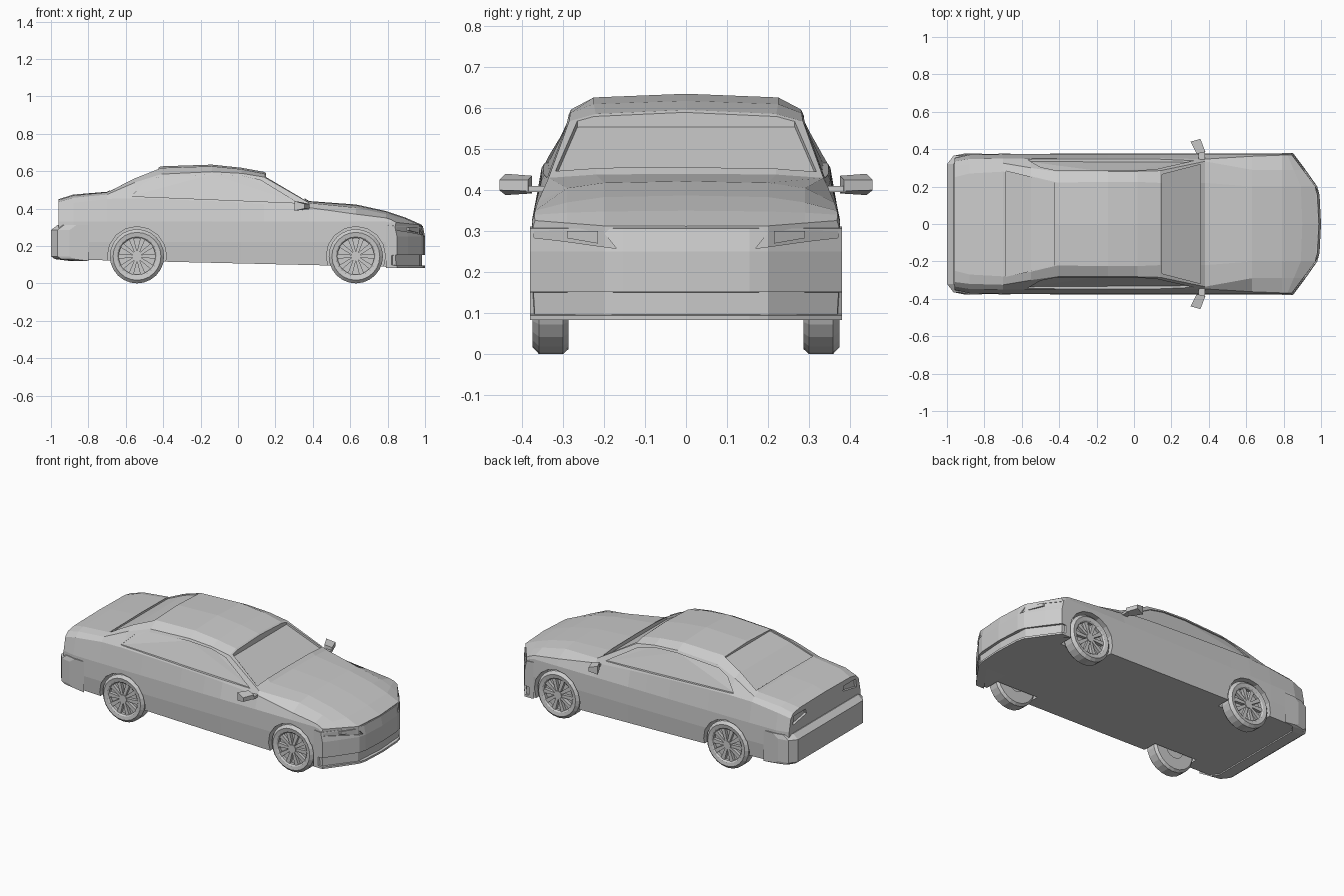
import bpy, bmesh
from math import sin, cos, pi
from mathutils import Vector
from mathutils.bvhtree import BVHTree

if "Cube" in bpy.data.objects:
    bpy.data.objects.remove(bpy.data.objects["Cube"])


def make(name, verts, faces):
    bm = bmesh.new()
    vs = [bm.verts.new(v) for v in verts]
    for f in faces:
        bm.faces.new([vs[i] for i in f])
    bmesh.ops.recalc_face_normals(bm, faces=bm.faces)
    bmesh.ops.triangulate(bm, faces=[f for f in bm.faces if len(f.verts) > 4])
    mesh = bpy.data.meshes.new(name)
    bm.to_mesh(mesh)
    bm.free()
    ob = bpy.data.objects.new(name, mesh)
    bpy.context.collection.objects.link(ob)
    return ob


def loft(name, rings, closed=False):
    n, m = len(rings[0]), len(rings)
    faces = [(r * n + i, r * n + (i + 1) % n, (r + 1) % m * n + (i + 1) % n, (r + 1) % m * n + i)
             for r in range(m if closed else m - 1) for i in range(n)]
    if not closed:
        faces += [tuple(range(n)), tuple(range((m - 1) * n, m * n))]
    return make(name, [p for ring in rings for p in ring], faces)


def cut(ob, cutter):
    mod = ob.modifiers.new("cut", 'BOOLEAN')
    mod.operation = 'DIFFERENCE'
    mod.object = cutter
    bpy.context.view_layer.objects.active = ob
    bpy.ops.object.modifier_apply(modifier=mod.name)
    bpy.data.objects.remove(cutter)


def tree_of(ob):
    return BVHTree.FromPolygons([v.co.copy() for v in ob.data.vertices],
                                [tuple(p.vertices) for p in ob.data.polygons])


def recess(ob, tree, outline, direction, depth):
    """Sink an outline, projected along a direction, into the surface."""
    d = Vector(direction)
    hits = [tree.ray_cast(Vector(p) - d * 2, d)[0] for p in outline]
    hits = [h for h in hits if h is not None]
    cut(ob, loft("cutter", [[h + d * depth for h in hits], [h - d * 0.04 for h in hits]]))


# Body shell: x, half width, belt y z, roof edge y z, crown y z, centre z
STATIONS = [
    (-.96, .355, .335, .41, .31, .435, .25, .446, .45),
    (-.88, .373, .348, .43, .32, .458, .27, .47, .475),
    (-.70, .376, .350, .452, .325, .475, .28, .487, .49),
    (-.55, .377, .352, .455, .30, .54, .255, .562, .572),
    (-.41, .377, .352, .45, .28, .584, .222, .617, .626),
    (-.14, .378, .352, .44, .28, .597, .225, .626, .635),
    (.02, .378, .352, .432, .282, .588, .225, .610, .618),
    (.14, .378, .352, .425, .285, .568, .22, .586, .596),
    (.38, .378, .347, .405, .335, .43, .22, .438, .44),
    (.63, .378, .362, .37, .29, .405, .2, .418, .422),
    (.79, .378, .368, .35, .29, .37, .2, .383, .387),
    (.90, .378, .370, .34, .29, .345, .2, .348, .35),
    (.985, .376, .368, .326, .29, .32, .2, .313, .312),
]


def bend(x, y):
    w = min(max((x - .79) / .195, 0), 1)
    return x - w * (.07 * min(abs(y), .2) + .75 * max(abs(y) - .2, 0))


rings = []
for x, w, y4, z4, y5, z5, y6, z6, zt in STATIONS:
    zb = .107 - .023 * x
    half = [(.2, zb), (w - .008, zb), (w, .22), (w - .003, min(.33, z4 - .015)),
            (y4, z4), (y5, z5), (y6, z6)]
    ring = [(0, zb)] + half + [(0, zt)] + [(-y, z) for y, z in reversed(half)]
    rings.append([(bend(x, y), y, z) for y, z in ring])
body = loft("body_shell", rings)
tree = tree_of(body)

# Window recesses
recess(body, tree, [(.355, -.318, 0), (.355, .318, 0), (.15, .265, 0), (.15, -.265, 0)],
       (0, 0, -1), .014)
recess(body, tree, [(-.685, -.283, 0), (-.685, .283, 0), (-.55, .25, 0), (-.425, .222, 0),
                    (-.425, -.222, 0), (-.55, -.25, 0)], (0, 0, -1), .008)
SIDE = [(-.57, .466), (-.50, .537), (-.43, .567), (-.14, .583), (.02, .576), (.12, .552), (.32, .43)]
for s in (1, -1):
    recess(body, tree, [(x, 0, z) for x, z in SIDE], (0, -s, 0), .009)
    # Tail light recesses
    recess(body, tree, [(0, s * y, z) for y, z in ((.18, .385), (.315, .36), (.305, .415), (.19, .415))],
           (1, 0, 0), .015)

# Wheel arches
AXLES = (-.54, .63)
for ax in AXLES:
    for s in (1, -1):
        cut(body, loft("cutter", [[(ax + .158 * cos(a * pi / 8), s * y, .146 + .158 * sin(a * pi / 8))
                                   for a in range(16)] for y in (.278, .45)]))


# Bumpers: one profile carried round a plan curve
def bumper(name, plan, profile):
    full = [(-y, x) for y, x in reversed(plan) if y] + plan
    return loft(name, [[(x + dx, y, z) for dx, z in profile] for y, x in full])


front = bumper("front_bumper", [(0, 1.0), (.155, .992), (.2, .98), (.3, .91), (.38, .85)],
               [(-.06, .083), (0, .083), (0, .095), (-.03, .098), (-.03, .15), (0, .152),
                (0, .25), (-.012, .307), (-.06, .312)])
bumper("rear_bumper", [(0, -1), (.32, -1), (.365, -.965), (.378, -.9)],
       [(0, .145), (0, .285), (.035, .312), (.1, .312), (.1, .12), (.02, .13)])

# Headlights
ftree = tree_of(front)
for s in (1, -1):
    recess(front, ftree, [(0, s * y, z) for y, z in ((.17, .258), (.2, .262), (.3, .276), (.37, .284),
                                                    (.37, .3), (.3, .302), (.205, .302))], (-1, 0, 0), .025)
    loft("headlight_lens", [[(x + d, s * y, z) for x, y, z in
                             ((.945, .215, .27), (.895, .29, .283), (.895, .29, .3), (.945, .215, .3))]
                            for d in (0, .02)])

# Wheels
TYRE = [(.098, .335), (.098, .362), (.106, .37), (.128, .374), (.145, .358),
        (.145, .300), (.132, .286), (.06, .286)]
N = 24
tyre = loft("tyre", [[(r * cos(a), y, r * sin(a)) for r, y in TYRE]
                     for a in (2 * pi * i / N for i in range(N))], closed=True)


def disc(name, r, y0, y1, n=N):
    return loft(name, [[(r * cos(2 * pi * i / n), y, r * sin(2 * pi * i / n)) for i in range(n)]
                       for y in (y0, y1)])


parts = [tyre, disc("rim", .1, .30, .345), disc("hub", .026, .34, .368, 12)]
for k in range(10):
    c, s = cos(k * pi / 5), sin(k * pi / 5)
    quad = [(.015, -.007), (.1, -.013), (.1, .013), (.015, .007)]
    parts.append(loft("spoke", [[(u * c - v * s, y, u * s + v * c) for u, v in quad]
                                for y in (.343, .364)]))
for p in parts:
    p.select_set(True)
bpy.context.view_layer.objects.active = tyre
bpy.ops.object.join()
wheel_mesh = tyre.data
bpy.data.objects.remove(tyre)
for ax in AXLES:
    for side, turn in (("left", 0), ("right", pi)):
        ob = bpy.data.objects.new("wheel_" + side, wheel_mesh)
        ob.location = (ax, 0, .145)
        ob.rotation_euler[2] = turn
        bpy.context.collection.objects.link(ob)

# Door mirrors
for s in (1, -1):
    loft("mirror_head", [[(.335, s * .375, .392), (.382, s * .385, .398), (.382, s * .385, .425), (.335, s * .375, .435)],
                         [(.303, s * .44, .388), (.355, s * .455, .4), (.355, s * .455, .425), (.303, s * .44, .44)]])
    loft("mirror_stalk", [[(x, s * y, z) for x, z in ((.345, .395), (.38, .395), (.38, .41), (.345, .41))]
                          for y in (.335, .39)])
